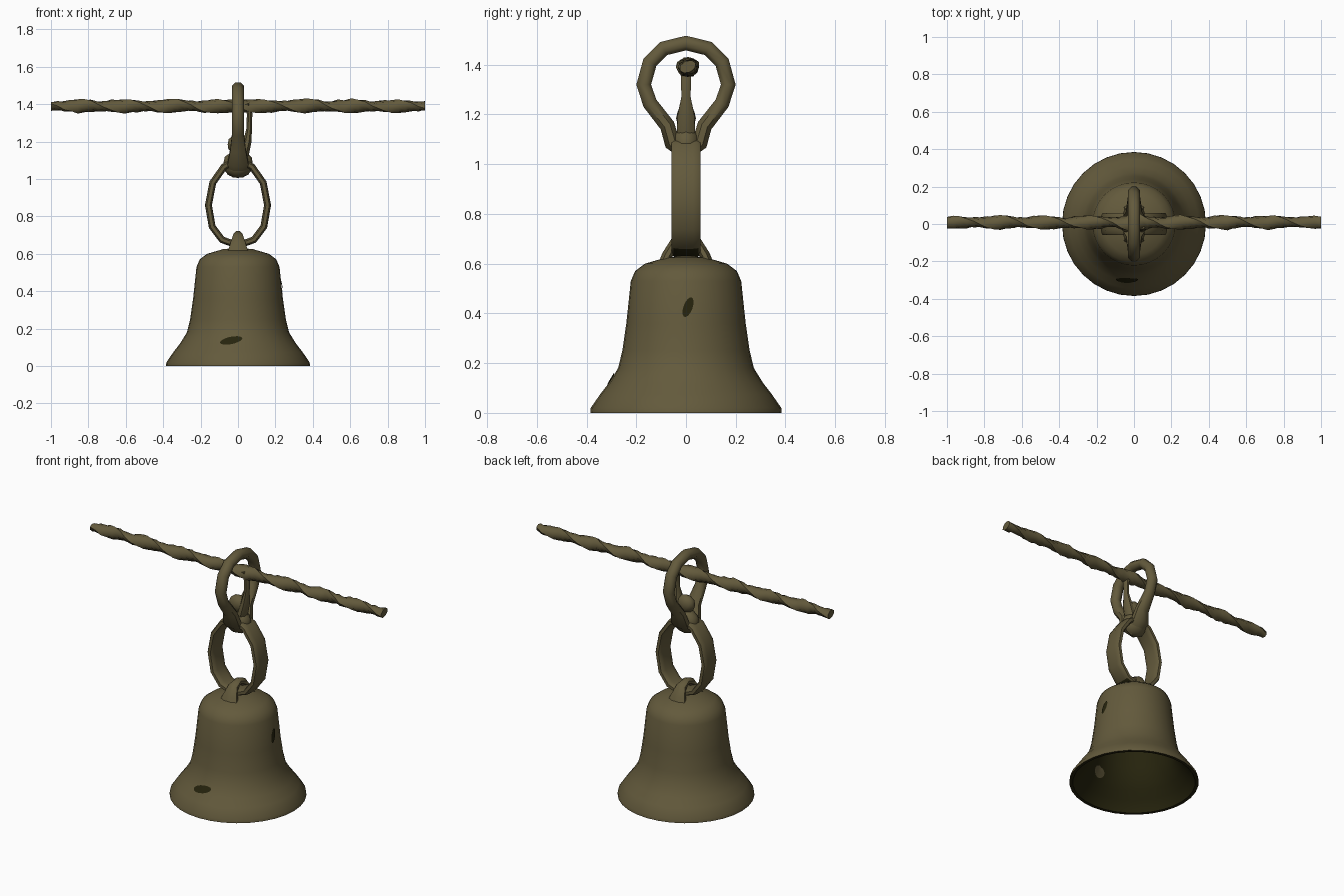
import bpy, bmesh, math, random
from mathutils import Vector

random.seed(4)
cube = bpy.data.objects.get("Cube")
if cube:
    bpy.data.objects.remove(cube, do_unlink=True)


def material(name, rgb):
    m = bpy.data.materials.new(name)
    m.use_nodes = True
    m.diffuse_color = (*rgb, 1)
    m.node_tree.nodes["Principled BSDF"].inputs["Base Color"].default_value = (*rgb, 1)
    return m


BRONZE = material("aged bronze", (0.125, 0.102, 0.045))
DARK = material("dark patina", (0.019, 0.017, 0.004))


def finish(name, bm, mats, angle=50, recalc=True):
    if recalc:
        bmesh.ops.recalc_face_normals(bm, faces=bm.faces)
    mesh = bpy.data.meshes.new(name)
    bm.to_mesh(mesh)
    bm.free()
    ob = bpy.data.objects.new(name, mesh)
    bpy.context.scene.collection.objects.link(ob)
    for m in mats:
        mesh.materials.append(m)
    bpy.ops.object.select_all(action='DESELECT')
    ob.select_set(True)
    bpy.context.view_layer.objects.active = ob
    bpy.ops.object.shade_smooth_by_angle(angle=math.radians(angle))
    return ob


def skin(bm, rings, closed=False):
    """Bridge successive rings of points, capping open ends."""
    rings = [[bm.verts.new(p) for p in r] for r in rings]
    n = len(rings[0])
    for i in range(len(rings) - (not closed)):
        a, b = rings[i], rings[(i + 1) % len(rings)]
        for j in range(n):
            k = (j + 1) % n
            bm.faces.new((a[j], a[k], b[k], b[j]))
    if not closed:
        bm.faces.new(rings[0])
        bm.faces.new(rings[-1])


def sweep(name, path, normal, sizes, sides=8, closed=True, square=1.0, mats=(BRONZE,)):
    """Sweep a rounded section along a flat path; sizes = (in plane, across)."""
    pts, normal = [Vector(p) for p in path], Vector(normal)
    rings, n = [], len(pts)
    for i, p in enumerate(pts):
        if closed:
            t = pts[(i + 1) % n] - pts[i - 1]
        else:
            t = pts[min(i + 1, n - 1)] - pts[max(i - 1, 0)]
        side = t.normalized().cross(normal)
        a, b = sizes[i] if isinstance(sizes, list) else sizes
        ring = []
        for j in range(sides):
            u = math.tau * (j + 0.5) / sides
            c, s = math.cos(u), math.sin(u)
            c = math.copysign(abs(c) ** square, c)
            s = math.copysign(abs(s) ** square, s)
            ring.append(p + side * a * c + normal * b * s)
        rings.append(ring)
    bm = bmesh.new()
    skin(bm, rings, closed)
    return finish(name, bm, mats)


def mirrored(half):
    """Close a half outline whose first and last points lie on the axis."""
    return half + [(-u, z) for u, z in reversed(half[1:-1])]


# Bell: hollow revolved shell
OUTER = [(0.385, 0.0), (0.383, 0.02), (0.345, 0.075), (0.31, 0.12), (0.273, 0.18),
         (0.256, 0.25), (0.24, 0.36), (0.222, 0.53), (0.205, 0.57), (0.165, 0.6),
         (0.08, 0.625)]
INNER = [(r - 0.02, max(z - 0.012, 0.0)) for r, z in OUTER]


def revolve(name, profile, top, seg, mats, flip):
    bm = bmesh.new()
    rings = [[bm.verts.new((r * math.cos(math.tau * j / seg), r * math.sin(math.tau * j / seg), z))
              for j in range(seg)] for r, z in profile]
    tip = bm.verts.new((0, 0, top))
    for a, b in zip(rings, rings[1:]):
        for j in range(seg):
            k = (j + 1) % seg
            bm.faces.new((a[j], a[k], b[k], b[j]))
    for j in range(seg):
        bm.faces.new((rings[-1][j], rings[-1][(j + 1) % seg], tip))
    if flip:
        bmesh.ops.reverse_faces(bm, faces=bm.faces)
    return finish(name, bm, mats, recalc=False)


revolve("bell_body", OUTER, 0.632, 32, [BRONZE], False)
lip = [OUTER[0], INNER[0]]
revolve("bell_inside", lip[:1] + INNER, 0.615, 32, [DARK], True)


# Stains: thin patches laid on the wall of the bell
def radius_at(profile, z):
    for (r0, z0), (r1, z1) in zip(profile, profile[1:]):
        if z0 <= z <= z1 and z1 > z0:
            return r0 + (r1 - r0) * (z - z0) / (z1 - z0)
    return profile[-1][0]


def stain(name, profile, lift, angle, z, w, h, tilt, mat, inward=False):
    bm = bmesh.new()

    def point(s, u):
        a, b = s * w * math.cos(u), s * h * math.sin(u)
        x, y = a * math.cos(tilt) - b * math.sin(tilt), a * math.sin(tilt) + b * math.cos(tilt)
        r = radius_at(profile, z + y)
        th = math.radians(angle) + x / r
        return bm.verts.new(((r + lift) * math.cos(th), (r + lift) * math.sin(th), z + y))

    centre = point(0, 0)
    rings = [[point(s, math.tau * j / 14) for j in range(14)] for s in (0.5, 1)]
    for j in range(14):
        k = (j + 1) % 14
        bm.faces.new((centre, rings[0][j], rings[0][k]))
        bm.faces.new((rings[0][j], rings[1][j], rings[1][k], rings[0][k]))
    if inward:
        bmesh.ops.reverse_faces(bm, faces=bm.faces)
    finish(name, bm, [mat], recalc=False)


stain("front_stain", OUTER, 0.005, -97, 0.137, 0.06, 0.02, 0.2, DARK)
stain("left_stain", OUTER, 0.004, 2, 0.425, 0.018, 0.042, -0.35, DARK)
stain("inner_stain", INNER, -0.006, -75, 0.16, 0.05, 0.03, 0.2, BRONZE, True)

# Crown loop on top of the bell
crown = [(-0.095, 0.58), (-0.075, 0.635), (-0.045, 0.685), (0, 0.702),
         (0.045, 0.685), (0.075, 0.635), (0.095, 0.58)]
widths = [(0.026, 0.07), (0.023, 0.05), (0.022, 0.032), (0.022, 0.024),
          (0.022, 0.032), (0.023, 0.05), (0.026, 0.07)]
sweep("crown_loop", [(0, y, z) for y, z in crown], (1, 0, 0), widths, closed=False)

# Broad link hanging through the crown loop
link = mirrored([(0, 0.645), (0.085, 0.675), (0.138, 0.745), (0.158, 0.86),
                 (0.135, 0.98), (0.075, 1.065), (0, 1.105)])
broad = sweep("broad_link", [(x, 0, z) for x, z in link], (0, 1, 0), (0.019, 0.06),
              sides=12, square=0.55, mats=(BRONZE, DARK))
for f in broad.data.polygons:
    if f.normal.z < -0.8 and f.center.z < 0.66:
        f.material_index = 1

# Upper ring, pinched at the foot
ring = mirrored([(0, 1.487), (0.09, 1.465), (0.145, 1.41), (0.17, 1.32), (0.145, 1.245),
                 (0.075, 1.155), (0.055, 1.085), (0, 1.04)])
thick = [(0.032, 0.034)] * 5 + [(0.033, 0.045), (0.035, 0.06), (0.035, 0.065),
                                (0.035, 0.06), (0.033, 0.045)] + [(0.032, 0.034)] * 4
sweep("upper_ring", [(0, y, z) for y, z in ring], (1, 0, 0), thick)

# Hook strap between the rod and the knot
strap = [(0.045, 1.4), (0.062, 1.35), (0.06, 1.27), (0.05, 1.2), (0.03, 1.13)]
sweep("hook_strap", [(x, 0, z) for x, z in strap], (0, 1, 0),
      [(0.02, 0.028), (0.016, 0.022), (0.016, 0.02), (0.024, 0.036), (0.03, 0.04)], closed=False)


# Knots where the link and ring meet
def knot(name, at, size):
    bm = bmesh.new()
    bmesh.ops.create_icosphere(bm, subdivisions=2, radius=1)
    for v in bm.verts:
        v.co = Vector(at) + Vector(c * s for c, s in zip(v.co, size))
    finish(name, bm, [BRONZE])


knot("lower_knot", (0, 0, 1.08), (0.083, 0.06, 0.075))
knot("upper_knot", (0, 0, 1.185), (0.058, 0.04, 0.055))

# Twisted rod, slightly uneven and swollen at the middle
rings = []
STEPS = 56
for i in range(STEPS + 1):
    x = -1 + 2 * i / STEPS
    swell = 1 + 0.22 * math.exp(-(x / 0.07) ** 2) - 0.12 * abs(x) ** 8
    a = 0.039 * swell * random.uniform(0.95, 1.04)
    b = 0.028 * swell * random.uniform(0.95, 1.05)
    twist = 13 * x
    dy, dz = random.uniform(-0.003, 0.003), random.uniform(-0.003, 0.003)
    section = []
    for j in range(8):
        u = math.tau * j / 8
        y, z = a * math.cos(u), b * math.sin(u)
        section.append((x, 0.008 + dy + y * math.cos(twist) - z * math.sin(twist),
                        1.39 + dz + y * math.sin(twist) + z * math.cos(twist)))
    rings.append(section)
bm = bmesh.new()
skin(bm, rings)
finish("twisted_rod", bm, [BRONZE])
